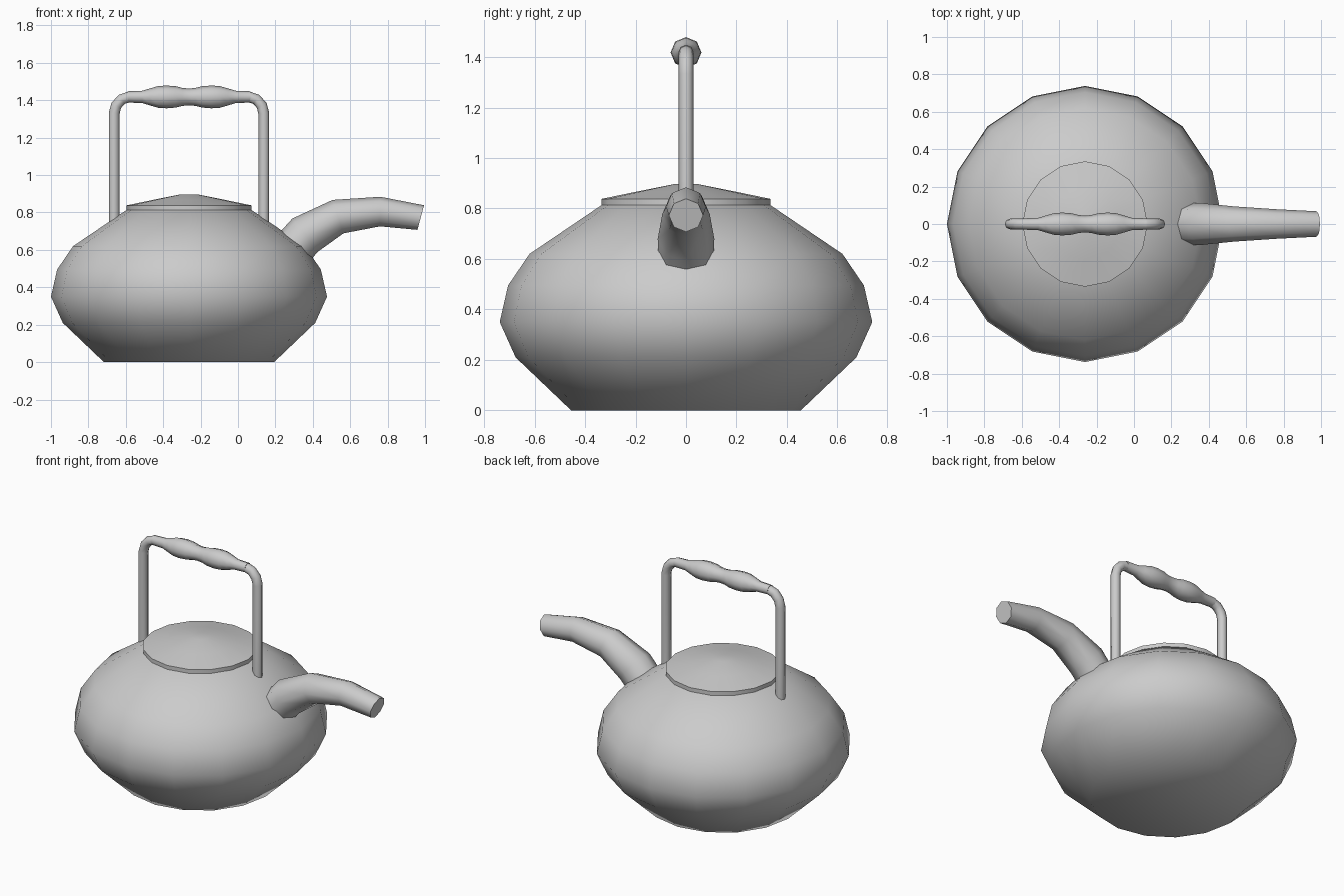
import bpy, bmesh
from math import sin, cos, pi, radians
from mathutils import Vector

if "Cube" in bpy.data.objects:
    bpy.data.objects.remove(bpy.data.objects["Cube"])

CX = -0.262  # axis of the pot


def finish(name, bm, angle):
    bmesh.ops.recalc_face_normals(bm, faces=bm.faces)
    mesh = bpy.data.meshes.new(name)
    bm.to_mesh(mesh)
    bm.free()
    ob = bpy.data.objects.new(name, mesh)
    bpy.context.collection.objects.link(ob)
    bpy.ops.object.select_all(action='DESELECT')
    bpy.context.view_layer.objects.active = ob
    ob.select_set(True)
    bpy.ops.object.shade_smooth_by_angle(angle=radians(angle))
    return ob


def skin(name, rings, angle):
    """Join equal-sized rings of points into a capped tube."""
    bm = bmesh.new()
    rings = [[bm.verts.new(p) for p in ring] for ring in rings]
    n = len(rings[0])
    for a, b in zip(rings, rings[1:]):
        for i in range(n):
            j = (i + 1) % n
            bm.faces.new((a[i], a[j], b[j], b[i]))
    bm.faces.new(rings[0])
    bm.faces.new(rings[-1])
    return finish(name, bm, angle)


def lathe(name, profile, angle, n=16):
    rings = [[(CX + r * cos(2 * pi * i / n), r * sin(2 * pi * i / n), z)
              for i in range(n)] for r, z in profile]
    return skin(name, rings, angle)


def sweep(name, path, angle, end_dir=None, n=8):
    """Sweep a round section along (x, z, radius) points in the y = 0 plane."""
    pts = [Vector((x, 0, z)) for x, z, r in path]
    rings = []
    for k, (p, row) in enumerate(zip(pts, path)):
        d_in = (p - pts[k - 1]).normalized() if k else Vector()
        d_out = (pts[k + 1] - p).normalized() if k < len(pts) - 1 else Vector()
        t = (d_in + d_out).normalized()
        if end_dir and k == len(pts) - 1:
            t = Vector(end_dir).normalized()
        side = Vector((0, 1, 0))
        up = t.cross(side)
        rings.append([p + row[2] * (side * cos(2 * pi * i / n) + up * sin(2 * pi * i / n))
                      for i in range(n)])
    return skin(name, rings, angle)


# Pot body
lathe("body", [(0.455, 0), (0.675, 0.21), (0.738, 0.35), (0.705, 0.495),
               (0.62, 0.62), (0.335, 0.813)], 60)

# Lid with a short upright rim
lathe("lid", [(0.335, 0.81), (0.335, 0.838), (0.19, 0.868), (0.05, 0.896)], 50)

# Spout, bent upward and cut at a slant
sweep("spout", [(0.26, 0.57, 0.11), (0.36, 0.68, 0.112), (0.535, 0.778, 0.094),
                (0.76, 0.805, 0.079), (0.977, 0.773, 0.068)], 60, end_dir=(0.965, 0, -0.26))

# Handle posts, mirrored about the pot axis
for side, s in (("left", -1), ("right", 1)):
    offsets = [(0.4, 0.68), (0.4, 1.33), (0.389, 1.372), (0.36, 1.405),
               (0.32, 1.418), (0.29, 1.418)]
    sweep("handle_post_" + side, [(CX + s * x, z, 0.029) for x, z in offsets], 60)

# Grip with two swellings
half = [(0.33, 0.030), (0.25, 0.033), (0.21, 0.045), (0.165, 0.058),
        (0.12, 0.061), (0.07, 0.057), (0.035, 0.048)]
grip = [(CX - x, 1.418, r) for x, r in half] + [(CX, 1.418, 0.045)]
grip += [(CX + x, 1.418, r) for x, r in reversed(half)]
sweep("handle_grip", grip, 60)
